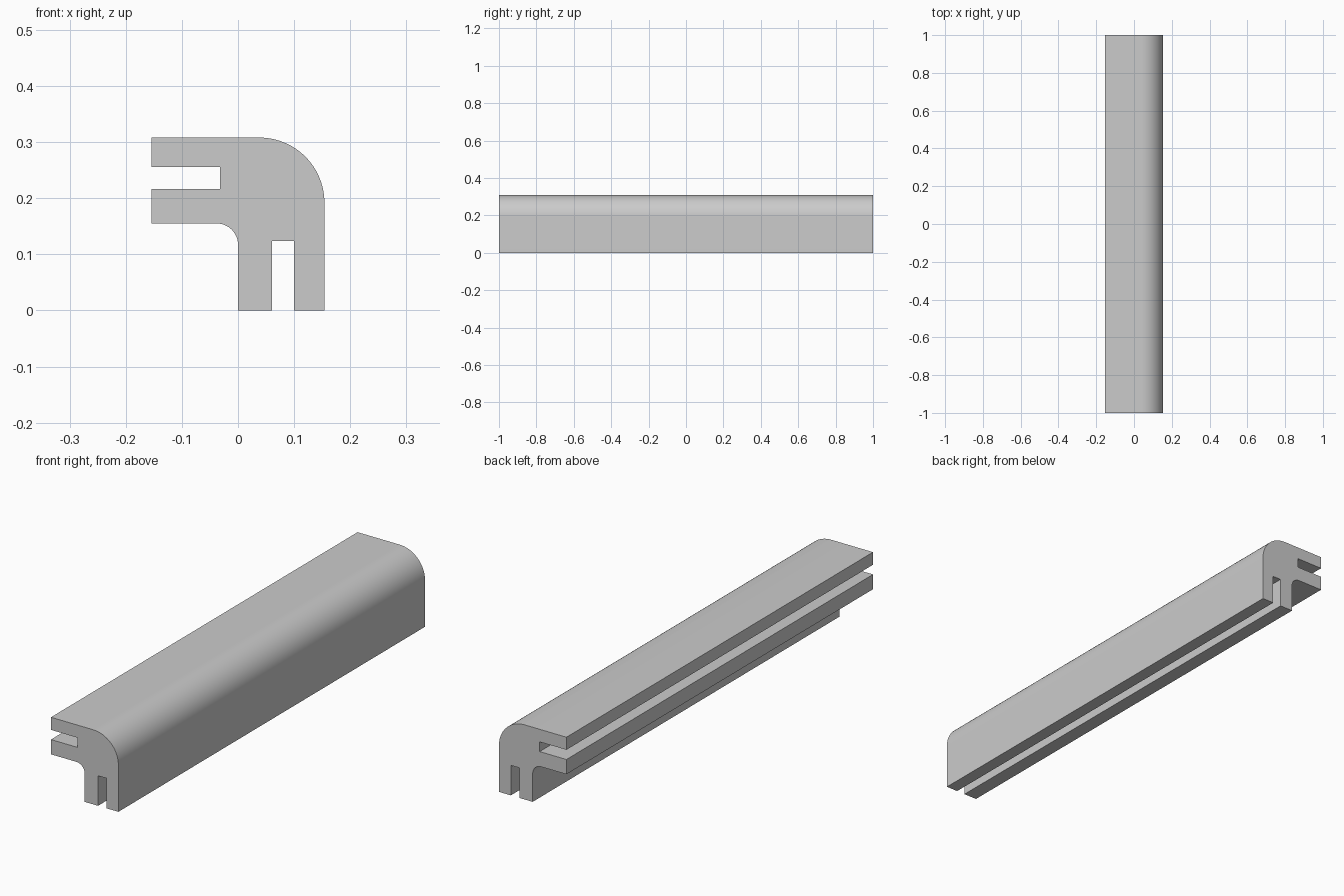
import bpy
import bmesh
from math import sin, cos, pi, radians

cube = bpy.data.objects.get("Cube")
if cube:
    bpy.data.objects.remove(cube, do_unlink=True)

HALF = 0.154      # half width of the section
HEIGHT = 0.308    # height of the section
LENGTH = 2.0


def arc(cx, cz, r, start, end, steps=24):
    """Points on an arc, angles in quarter turns."""
    angles = [(start + (end - start) * i / steps) * pi / 2 for i in range(steps + 1)]
    return [(cx + r * cos(a), cz + r * sin(a)) for a in angles]


# Material
grey = bpy.data.materials.new("grey")
grey.use_nodes = True
colour = (0.6, 0.6, 0.6, 1)
grey.diffuse_color = colour
grey.node_tree.nodes["Principled BSDF"].inputs["Base Color"].default_value = colour

# Corner section: two slotted arms joined by a rounded outer corner
outer_r, inner_r = 0.116, 0.038
section = [(0.0, 0.0), (0.061, 0.0), (0.061, 0.124), (0.1, 0.124), (0.1, 0.0), (HALF, 0.0)]
section += arc(HALF - outer_r, HEIGHT - outer_r, outer_r, 0, 1)
section += [(-HALF, HEIGHT), (-HALF, 0.256), (-0.032, 0.256),
            (-0.032, 0.216), (-HALF, 0.216), (-HALF, 0.155)]
section += arc(-inner_r, 0.155 - inner_r, inner_r, 1, 0, 12)

# Extrude the section along the length
bm = bmesh.new()
face = bm.faces.new([bm.verts.new((x, -LENGTH / 2, z)) for x, z in section])
result = bmesh.ops.extrude_face_region(bm, geom=[face], use_keep_orig=True)
moved = [v for v in result["geom"] if isinstance(v, bmesh.types.BMVert)]
bmesh.ops.translate(bm, verts=moved, vec=(0, LENGTH, 0))
bmesh.ops.recalc_face_normals(bm, faces=bm.faces)
mesh = bpy.data.meshes.new("corner_rail")
bm.to_mesh(mesh)
bm.free()
mesh.materials.append(grey)

rail = bpy.data.objects.new("corner_rail", mesh)
bpy.context.collection.objects.link(rail)
bpy.context.view_layer.objects.active = rail
rail.select_set(True)
bpy.ops.object.shade_smooth_by_angle(angle=radians(30))
